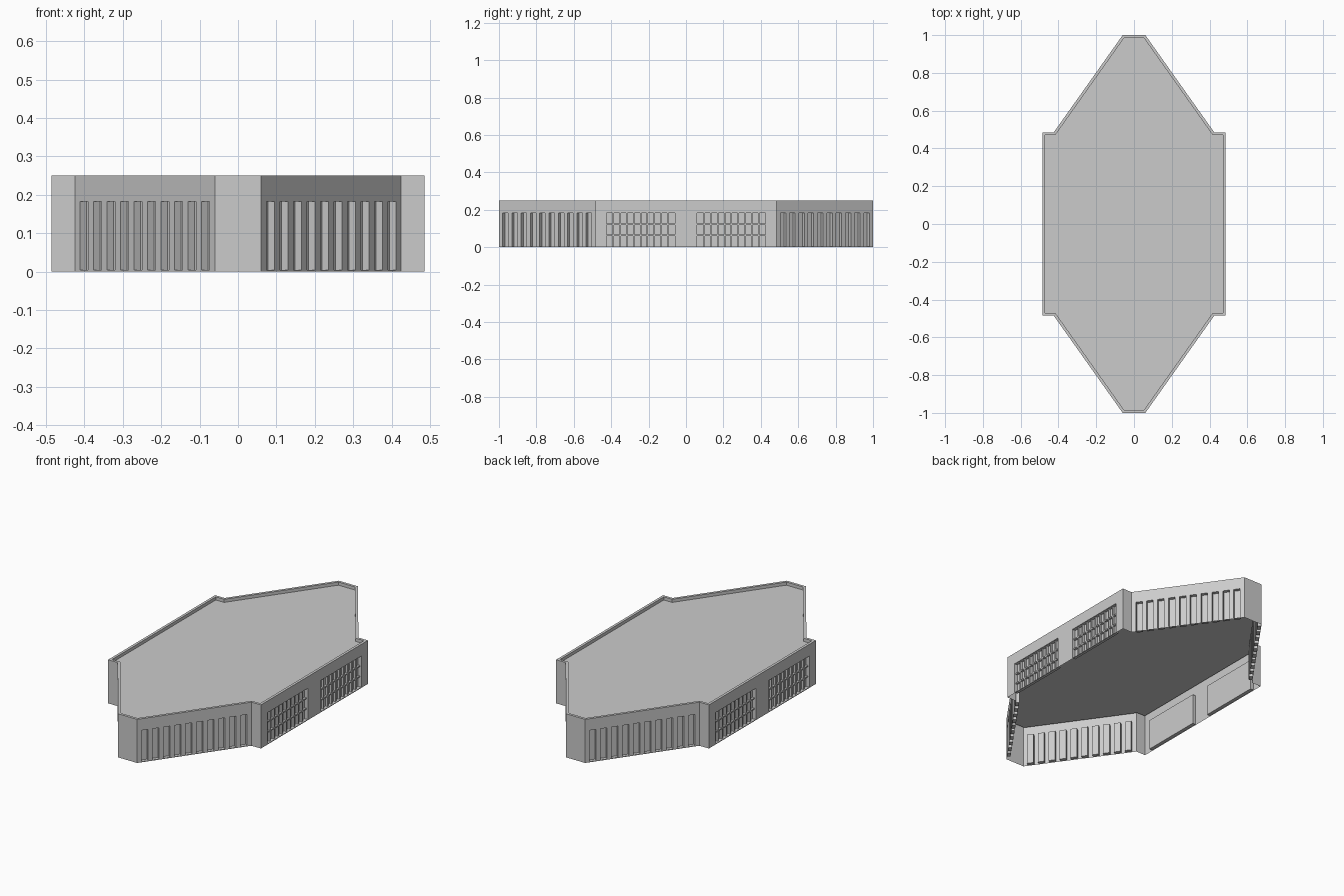
import bpy, bmesh
from mathutils import Vector

if "Cube" in bpy.data.objects:
    bpy.data.objects.remove(bpy.data.objects["Cube"])

H, ROOF_Z, RIM = 0.25, 0.232, 0.015
Z0, Z1, DEPTH = 0.004, 0.183, 0.02

# plan outline, counter-clockwise, from one mirrored quarter
quarter = [(0.485, 0.485), (0.425, 0.485), (0.06, 1.0)]
plan = quarter + [(-x, y) for x, y in reversed(quarter)]
plan += [(-x, -y) for x, y in plan]
plan = [Vector(p) for p in plan]
N = len(plan)


def left(d):
    return Vector((-d.y, d.x))


def quad(bm, pts):
    bm.faces.new([bm.verts.new(p) for p in pts])


def upright(bm, a, b, z0, z1):
    """Vertical quad facing to the right of a->b."""
    quad(bm, [(a.x, a.y, z0), (b.x, b.y, z0), (b.x, b.y, z1), (a.x, a.y, z1)])


def finish(bm, name):
    bmesh.ops.remove_doubles(bm, verts=bm.verts, dist=1e-5)
    me = bpy.data.meshes.new(name)
    bm.to_mesh(me)
    bm.free()
    ob = bpy.data.objects.new(name, me)
    bpy.context.collection.objects.link(ob)
    return ob


def wall(bm, a, b, openings):
    """Thin wall with recessed panels at the given distance ranges."""
    d = (b - a).normalized()
    inward = left(d) * DEPTH
    last = a
    for u0, u1 in openings:
        p, q = a + d * u0, a + d * u1
        pi, qi = p + inward, q + inward
        upright(bm, last, p, 0, H)
        upright(bm, p, q, 0, Z0)
        upright(bm, p, q, Z1, H)
        for s, t in ((p, pi), (pi, qi), (qi, q)):
            upright(bm, s, t, Z0, Z1)
        quad(bm, [(v.x, v.y, Z0) for v in (p, q, qi, pi)])
        quad(bm, [(v.x, v.y, Z1) for v in (pi, qi, q, p)])
        last = q
    upright(bm, last, b, 0, H)


# walls: ten slots on each slanted side, two wide windows on each long side
walls = bmesh.new()
for i in range(N):
    a, b = plan[i], plan[(i + 1) % N]
    L = (b - a).length
    gaps = []
    if abs(a.x - b.x) > 0.2 and abs(a.y - b.y) > 0.2:
        pitch = L * 0.0351 / 0.365
        gaps = [(L / 2 + (k - 4.5) * pitch - 0.018,
                 L / 2 + (k - 4.5) * pitch + 0.018) for k in range(10)]
    elif abs(a.y - b.y) > 0.9:
        gaps = [(L / 2 - 0.425, L / 2 - 0.06), (L / 2 + 0.06, L / 2 + 0.425)]
    wall(walls, a, b, gaps)
finish(walls, "outer_walls")

# parapet rim and sunken roof, mitred inwards from the outline
inner = []
for i in range(N):
    n0 = left((plan[i] - plan[i - 1]).normalized())
    n1 = left((plan[(i + 1) % N] - plan[i]).normalized())
    inner.append(plan[i] + (n0 + n1) * RIM / (1 + n0.dot(n1)))
roof = bmesh.new()
for i in range(N):
    j = (i + 1) % N
    quad(roof, [(v.x, v.y, H) for v in (plan[i], plan[j], inner[j], inner[i])])
    upright(roof, inner[j], inner[i], ROOF_Z, H)
quad(roof, [(v.x, v.y, ROOF_Z) for v in inner])
finish(roof, "roof_and_parapet")

# glazing bars standing on the recessed window panes
bars = bmesh.new()


def bar(x, y, z, sy, sz):
    r = bmesh.ops.create_cube(bars, size=1)["verts"]
    bmesh.ops.scale(bars, vec=(0.012, sy, sz), verts=r)
    bmesh.ops.translate(bars, vec=(x, y, z), verts=r)


for sx in (-1, 1):
    x = sx * (0.485 - DEPTH + 0.006)
    for sy in (-1, 1):
        for k in range(1, 10):
            bar(x, sy * (0.06 + 0.365 * k / 10), (Z0 + Z1) / 2, 0.008, Z1 - Z0)
        for k in (1, 2):
            bar(x, sy * 0.2425, Z0 + (Z1 - Z0) * k / 3, 0.365, 0.007)
me = bpy.data.meshes.new("window_bars")
bars.to_mesh(me)
bars.free()
bpy.context.collection.objects.link(bpy.data.objects.new("window_bars", me))
